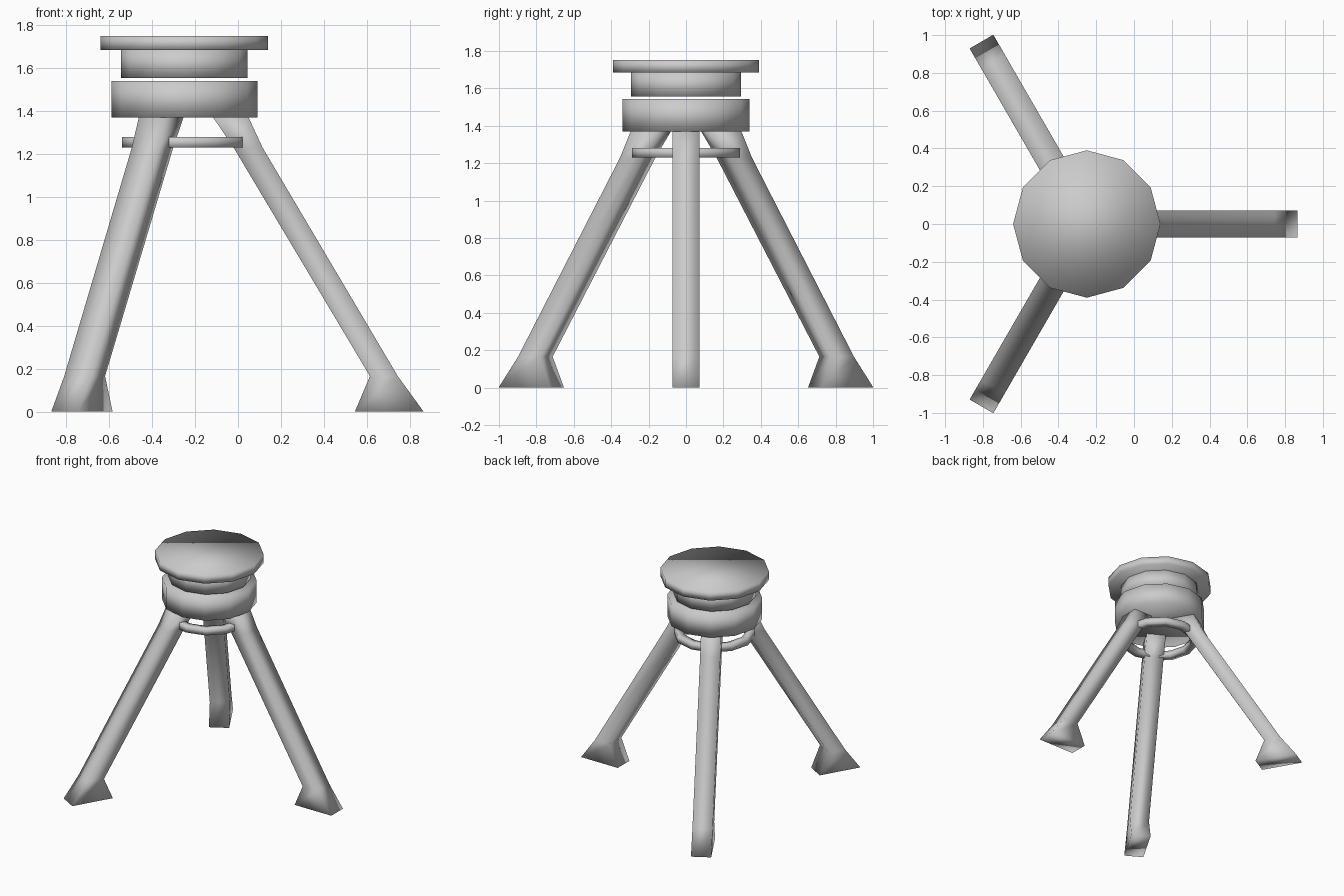
import bpy, bmesh, math
from mathutils import Matrix, Vector

if "Cube" in bpy.data.objects:
    bpy.data.objects.remove(bpy.data.objects["Cube"])

AXIS = Vector((-0.25, 0, 0))   # centre line of the tripod
SIDES = 12


def finish(name, bm):
    bmesh.ops.recalc_face_normals(bm, faces=bm.faces)
    for f in bm.faces:
        f.smooth = True
    mesh = bpy.data.meshes.new(name)
    bm.to_mesh(mesh)
    bm.free()
    obj = bpy.data.objects.new(name, mesh)
    obj.location = AXIS
    bpy.context.collection.objects.link(obj)
    return obj


def disc(name, radius, z0, z1):
    bm = bmesh.new()
    ring = [bm.verts.new((radius * math.cos(a), radius * math.sin(a), z0))
            for a in (math.tau * i / SIDES for i in range(SIDES))]
    extrude(bm, bm.faces.new(ring), (0, 0, z1 - z0))
    return finish(name, bm)


def extrude(bm, face, vec):
    res = bmesh.ops.extrude_face_region(bm, geom=[face], use_keep_orig=True)
    verts = [v for v in res["geom"] if isinstance(v, bmesh.types.BMVert)]
    bmesh.ops.translate(bm, vec=vec, verts=verts)


def band(name, r_in, r_out, z0, z1):
    # rectangular section swept around the axis
    bm = bmesh.new()
    rings = []
    for i in range(SIDES):
        a = math.tau * i / SIDES
        rings.append([bm.verts.new((r * math.cos(a), r * math.sin(a), z))
                      for r, z in ((r_in, z0), (r_out, z0), (r_out, z1), (r_in, z1))])
    for i in range(SIDES):
        p, q = rings[i], rings[(i + 1) % SIDES]
        for k in range(4):
            n = (k + 1) % 4
            bm.faces.new((p[k], q[k], q[n], p[n]))
    return finish(name, bm)


# Leg side outline as (inner radius, outer radius, height) from foot to top
LEG = [(0.795, 1.115, 0.0), (0.865, 0.995, 0.165),
       (0.23, 0.365, 1.23), (0.135, 0.30, 1.37)]
HALF = 0.0725


def leg(name, angle):
    bm = bmesh.new()
    loops = [[bm.verts.new(c) for c in ((a, -HALF, z), (b, -HALF, z),
                                        (b, HALF, z), (a, HALF, z))]
             for a, b, z in LEG]
    for p, q in zip(loops, loops[1:]):
        for k in range(4):
            n = (k + 1) % 4
            bm.faces.new((p[k], p[n], q[n], q[k]))
    bm.faces.new(loops[0])
    bm.faces.new(loops[-1])
    bmesh.ops.rotate(bm, cent=(0, 0, 0), verts=bm.verts,
                     matrix=Matrix.Rotation(angle, 3, 'Z'))
    return finish(name, bm)


# Stacked head
disc("top_plate", 0.39, 1.685, 1.75)
disc("neck_disc", 0.295, 1.555, 1.685)
disc("base_disc", 0.34, 1.37, 1.542)

# Brace ring joining the legs
band("brace_ring", 0.235, 0.29, 1.23, 1.28)

# Three splayed legs
for i, name in enumerate(("right_leg", "back_left_leg", "front_left_leg")):
    leg(name, math.tau * i / 3)
